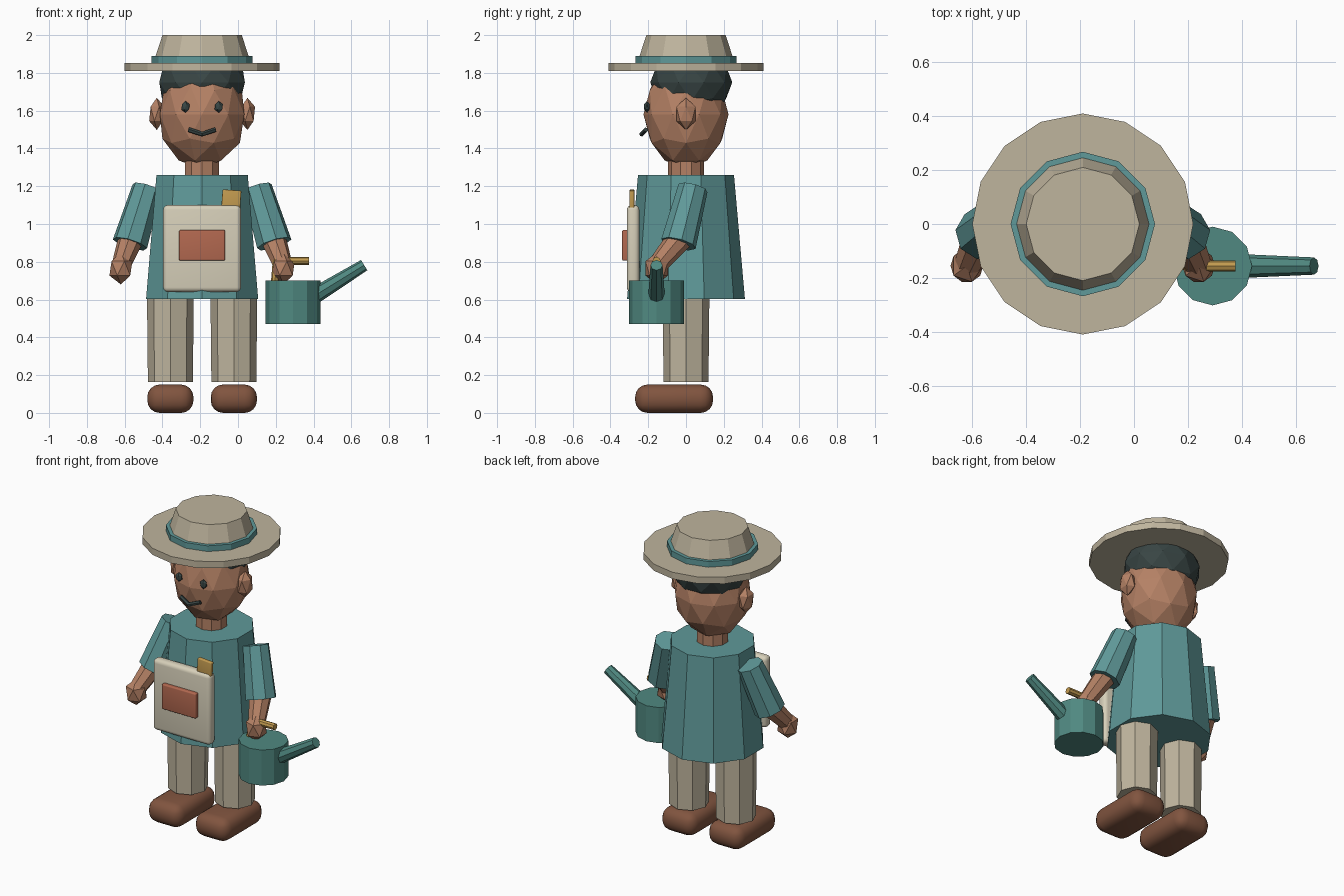
import bpy, bmesh, math
from mathutils import Vector, Matrix

if "Cube" in bpy.data.objects:
    bpy.data.objects.remove(bpy.data.objects["Cube"])

CX = -0.19  # body centre line


def material(name, rgb):
    m = bpy.data.materials.new(name)
    m.diffuse_color = (*rgb, 1)
    m.use_nodes = True
    m.node_tree.nodes["Principled BSDF"].inputs["Base Color"].default_value = m.diffuse_color
    return m


TEAL = material("teal_cloth", (0.115, 0.32, 0.32))
GREEN = material("green_metal", (0.08, 0.25, 0.22))
STRAW = material("straw", (0.52, 0.46, 0.34))
SKIN = material("skin", (0.46, 0.22, 0.13))
LEATHER = material("leather", (0.22, 0.09, 0.05))
DARK = material("dark", (0.04, 0.06, 0.058))
CREAM = material("cream", (0.68, 0.63, 0.49))
RUST = material("rust", (0.45, 0.14, 0.08))
GOLD = material("gold", (0.55, 0.33, 0.08))


def finish(name, bm, mat):
    mesh = bpy.data.meshes.new(name)
    bm.to_mesh(mesh)
    bm.free()
    ob = bpy.data.objects.new(name, mesh)
    bpy.context.collection.objects.link(ob)
    mesh.materials.append(mat)
    return ob


def rod(name, p, q, r1, r2, sides, mat):
    """Tapered prism from p to q."""
    p, q = Vector(p), Vector(q)
    d = q - p
    bm = bmesh.new()
    bmesh.ops.create_cone(bm, cap_ends=True, segments=sides, radius1=r1, radius2=r2, depth=d.length)
    turn = Vector((0, 0, 1)).rotation_difference(d).to_matrix().to_4x4()
    bm.transform(Matrix.Translation((p + q) / 2) @ turn)
    return finish(name, bm, mat)


def ball(name, centre, radii, level, mat):
    """Faceted ellipsoid."""
    bm = bmesh.new()
    bmesh.ops.create_icosphere(bm, subdivisions=level, radius=1)
    bm.transform(Matrix.Translation(centre) @ Matrix.Diagonal((*radii, 1)))
    return finish(name, bm, mat)


def soft_box(name, centre, size, bevel, mat, tilt=0):
    """Box with rounded, smooth edges."""
    bm = bmesh.new()
    bmesh.ops.create_cube(bm, size=1)
    bm.transform(Matrix.Diagonal((*size, 1)))
    bmesh.ops.bevel(bm, geom=bm.edges[:], offset=bevel, segments=4, profile=0.5, affect='EDGES')
    bm.transform(Matrix.Translation(centre) @ Matrix.Rotation(tilt, 4, 'Y'))
    for f in bm.faces:
        f.smooth = True
    return finish(name, bm, mat)


# hat
rod("hat_brim", (CX, 0, 1.81), (CX, 0, 1.853), 0.41, 0.41, 16, STRAW)
rod("hat_crown", (CX, 0, 1.84), (CX, 0, 2.0), 0.262, 0.21, 12, STRAW)
rod("hat_band", (CX, 0, 1.85), (CX, 0, 1.89), 0.268, 0.268, 12, TEAL)

# head
ball("head", (CX, 0, 1.58), (0.235, 0.225, 0.287), 2, SKIN)
ball("hair", (CX, 0.028, 1.75), (0.238, 0.217, 0.19), 2, DARK)
rod("neck", (CX, 0, 1.22), (CX, 0, 1.4), 0.095, 0.095, 10, SKIN)

# tunic
rod("tunic", (CX, 0, 0.603), (CX, 0, 1.26), 0.312, 0.254, 10, TEAL)

# paired parts
for side, s in (("left", -1), ("right", 1)):
    def at(x, y, z):
        return (CX + s * x, y, z)
    ball(side + "_ear", at(0.24, 0, 1.583), (0.045, 0.06, 0.085), 1, SKIN)
    ball(side + "_eye", at(0.088, -0.207, 1.62), (0.025, 0.017, 0.031), 1, DARK)
    rod(side + "_mouth", at(-0.003, -0.235, 1.475), at(0.07, -0.212, 1.499), 0.013, 0.013, 6, DARK)
    rod(side + "_sleeve", at(0.292, 0.037, 1.19), at(0.382, -0.04, 0.895), 0.08, 0.095, 8, TEAL)
    rod(side + "_forearm", at(0.37, -0.02, 0.94), at(0.425, -0.145, 0.79), 0.07, 0.052, 8, SKIN)
    ball(side + "_hand", at(0.43, -0.155, 0.765), (0.068, 0.07, 0.085), 1, SKIN)
    rod(side + "_leg", at(0.168, 0, 0.163), at(0.168, 0, 0.64), 0.119, 0.124, 8, STRAW)
    soft_box(side + "_shoe", at(0.168, -0.063, 0.075), (0.244, 0.412, 0.15), 0.065, LEATHER)

# front pouch
soft_box("pouch", (CX, -0.28, 0.87), (0.412, 0.066, 0.46), 0.025, CREAM)
soft_box("pouch_patch", (CX, -0.32, 0.887), (0.244, 0.036, 0.162), 0.008, RUST)
soft_box("pouch_tag", (-0.036, -0.286, 1.12), (0.1, 0.026, 0.12), 0.006, GOLD, math.radians(4))

# watering can
CAN = (0.292, -0.156)
rod("can_body", (*CAN, 0.47), (*CAN, 0.7), 0.146, 0.146, 12, GREEN)
rod("can_spout", (0.38, CAN[1], 0.605), (0.668, CAN[1], 0.782), 0.045, 0.032, 8, GREEN)
rod("can_handle_post", (0.195, CAN[1], 0.69), (0.205, CAN[1], 0.81), 0.021, 0.021, 8, GOLD)
rod("can_handle_grip", (0.195, CAN[1], 0.805), (0.376, CAN[1], 0.805), 0.021, 0.021, 8, GOLD)
